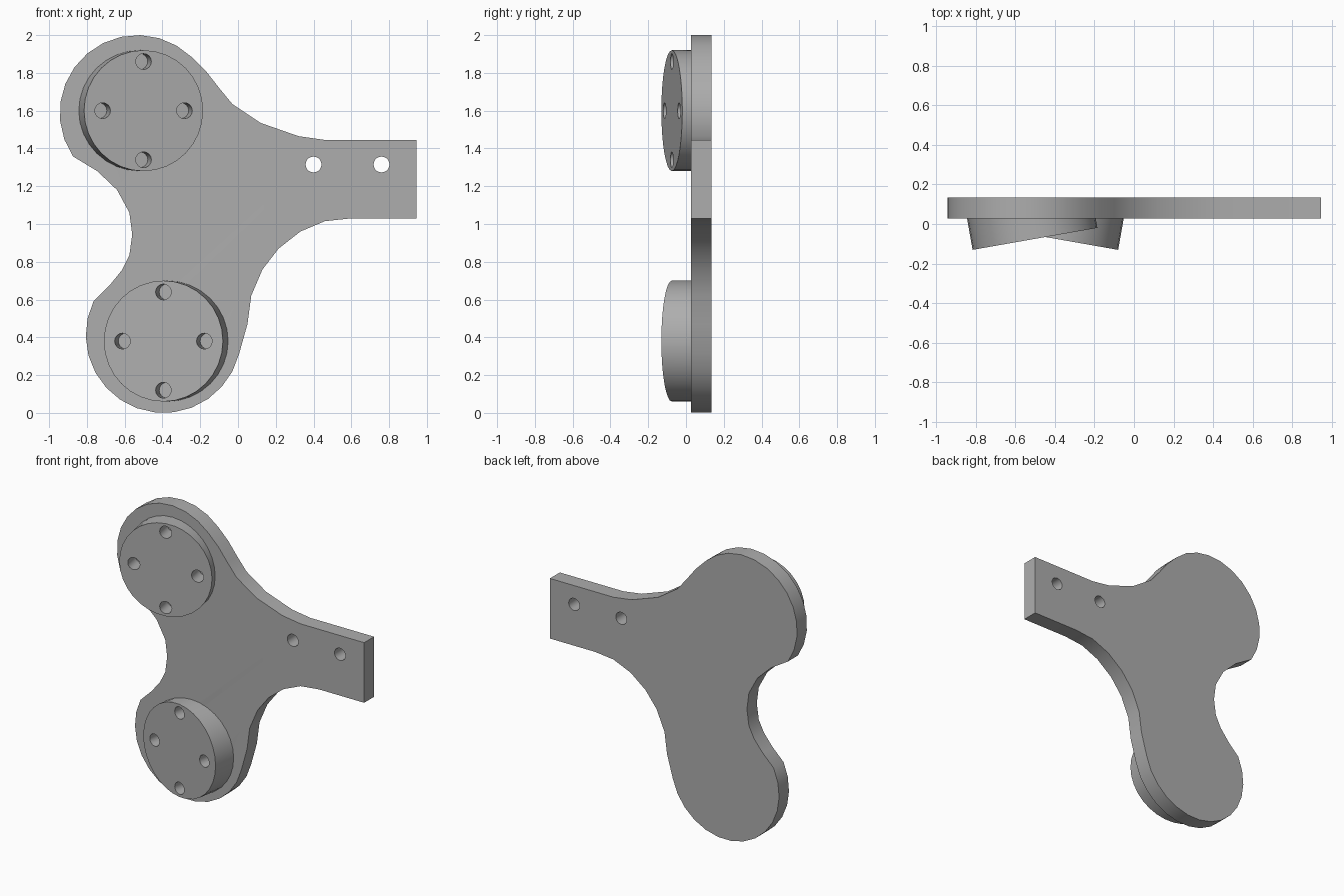
import bpy
import bmesh
from math import sin, cos, radians
from mathutils import Matrix, Vector

default_cube = bpy.data.objects.get("Cube")
if default_cube:
    bpy.data.objects.remove(default_cube, do_unlink=True)

FRONT, BACK = 0.027, 0.135        # plate faces along y
TILT = radians(10)
PAD_RADIUS = 0.32
HOLE_RADIUS = 0.042

grey = bpy.data.materials.new("plain grey")
grey.use_nodes = True
colour = (0.42, 0.42, 0.42, 1)
grey.diffuse_color = colour
grey.node_tree.nodes["Principled BSDF"].inputs["Base Color"].default_value = colour


def make_object(name, bm):
    bmesh.ops.recalc_face_normals(bm, faces=bm.faces)
    mesh = bpy.data.meshes.new(name)
    bm.to_mesh(mesh)
    bm.free()
    mesh.materials.append(grey)
    obj = bpy.data.objects.new(name, mesh)
    bpy.context.collection.objects.link(obj)
    return obj


def arc(cx, cz, radius, start, end, steps):
    angles = [radians(start + (end - start) * i / steps) for i in range(steps + 1)]
    return [(cx + radius * cos(a), cz + radius * sin(a)) for a in angles]


def add_cylinder(bm, start, end, radius, segments):
    axis = end - start
    turn = axis.to_track_quat('Z', 'Y').to_matrix().to_4x4()
    bmesh.ops.create_cone(bm, cap_ends=True, segments=segments, radius1=radius,
                          radius2=radius, depth=axis.length,
                          matrix=Matrix.Translation((start + end) / 2) @ turn)


# Plate outline: arm, upper lobe, waist, lower lobe, underside of the arm
arm_top = [(0.945, 1.445), (0.46, 1.445), (0.32, 1.465), (0.12, 1.535),
           (-0.03, 1.635), (-0.1, 1.72), (-0.17, 1.81)]
upper_lobe = arc(-0.532, 1.588, 0.412, 46, 214, 12)
waist = [(-0.745, 1.28), (-0.64, 1.18), (-0.575, 1.06), (-0.56, 0.945),
         (-0.575, 0.835), (-0.615, 0.755), (-0.68, 0.675)]
lower_lobe = arc(-0.394, 0.412, 0.412, 154, 346, 14)
arm_bottom = [(0.05, 0.47), (0.07, 0.62), (0.13, 0.76), (0.215, 0.87),
              (0.33, 0.96), (0.46, 1.015), (0.6, 1.03), (0.945, 1.03)]

bm = bmesh.new()
outline = arm_top + upper_lobe + waist + lower_lobe + arm_bottom
face = bm.faces.new([bm.verts.new((x, FRONT, z)) for x, z in outline])
grown = bmesh.ops.extrude_face_region(bm, geom=[face])["geom"]
bmesh.ops.translate(bm, vec=(0, BACK - FRONT, 0),
                    verts=[v for v in grown if isinstance(v, bmesh.types.BMVert)])
parts = [make_object("mounting_plate", bm)]

# Tilted round pads, trimmed inside the plate, with four blind holes each
holes = bmesh.new()
for name, x, z, side in (("upper_pad", -0.5, 1.6, 1), ("lower_pad", -0.395, 0.38, -1)):
    centre = Vector((x, -0.075, z))
    normal = Vector((side * sin(TILT), -cos(TILT), 0))
    across = Vector((cos(TILT), side * sin(TILT), 0)) * 0.22
    up = Vector((0, 0, 0.26))
    bm = bmesh.new()
    add_cylinder(bm, centre - normal * 0.4, centre, PAD_RADIUS, 32)
    cut = bmesh.ops.bisect_plane(bm, geom=bm.verts[:] + bm.edges[:] + bm.faces[:],
                                 plane_co=(0, 0.06, 0), plane_no=(0, 1, 0),
                                 clear_outer=True)["geom_cut"]
    bmesh.ops.contextual_create(bm, geom=[e for e in cut if isinstance(e, bmesh.types.BMEdge)])
    parts.append(make_object(name, bm))
    for offset in (across, -across, up, -up):
        spot = centre + offset
        add_cylinder(holes, spot - normal * 0.11, spot + normal * 0.05, HOLE_RADIUS, 16)

# Through holes in the arm
for x in (0.4, 0.76):
    add_cylinder(holes, Vector((x, -0.2, 1.315)), Vector((x, 0.3, 1.315)), HOLE_RADIUS, 20)
cutter = make_object("hole_cutter", holes)
cutter.hide_render = True

# Drill every part, then shade
for part in parts:
    drill = part.modifiers.new("holes", 'BOOLEAN')
    drill.operation = 'DIFFERENCE'
    drill.solver = 'EXACT'
    drill.object = cutter
    bpy.ops.object.select_all(action='DESELECT')
    part.select_set(True)
    bpy.context.view_layer.objects.active = part
    bpy.ops.object.modifier_apply(modifier=drill.name)
    bpy.ops.object.shade_smooth_by_angle(angle=radians(30))
bpy.data.objects.remove(cutter, do_unlink=True)
